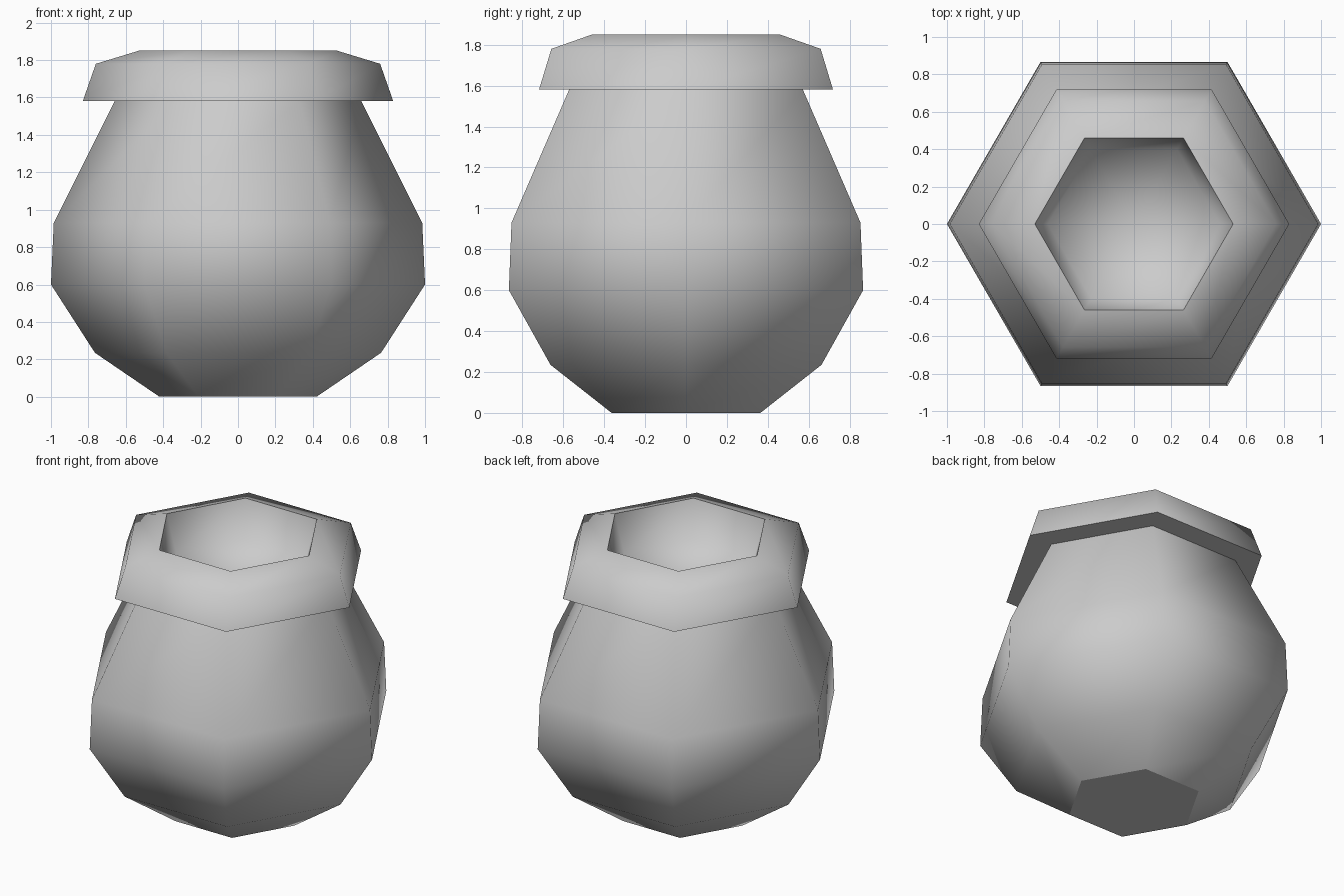
import bpy
import bmesh
import math

SIDES = 6

cube = bpy.data.objects.get("Cube")
if cube:
    bpy.data.objects.remove(cube, do_unlink=True)

grey = bpy.data.materials.new("plain_grey")
grey.use_nodes = True
grey.diffuse_color = (0.6, 0.6, 0.6, 1)
grey.node_tree.nodes["Principled BSDF"].inputs["Base Color"].default_value = (0.6, 0.6, 0.6, 1)


def lathe(name, profile, sharp_rings):
    """Turn (radius, height) points into a hexagonal form; a zero radius closes to a point."""
    bm = bmesh.new()
    rings = []
    for radius, z in profile:
        if radius == 0:
            rings.append([bm.verts.new((0, 0, z))] * SIDES)
            continue
        angles = [math.tau * i / SIDES for i in range(SIDES)]
        rings.append([bm.verts.new((radius * math.cos(a), radius * math.sin(a), z))
                      for a in angles])
    for low, high in zip(rings, rings[1:]):
        for i in range(SIDES):
            j = (i + 1) % SIDES
            corners = dict.fromkeys((low[i], low[j], high[j], high[i]))
            bm.faces.new(corners).smooth = True
    # Crisp rims
    for index in sharp_rings:
        ring = rings[index]
        for i in range(SIDES):
            bm.edges.get((ring[i], ring[(i + 1) % SIDES])).smooth = False
    mesh = bpy.data.meshes.new(name)
    bm.to_mesh(mesh)
    bm.free()
    mesh.materials.append(grey)
    obj = bpy.data.objects.new(name, mesh)
    bpy.context.collection.objects.link(obj)
    return obj


# Rounded pot belly with a flat base, narrowing to the neck
lathe("pot_body",
      [(0, 0), (0.42, 0), (0.765, 0.235), (1.0, 0.6), (0.985, 0.93), (0.66, 1.58)],
      [1])

# Overhanging collar: flat underside, outer wall, bevel and hollow mouth
lathe("pot_rim",
      [(0.64, 1.58), (0.83, 1.58), (0.76, 1.78), (0.53, 1.85), (0.46, 1.6), (0, 1.5)],
      [1, 3])
